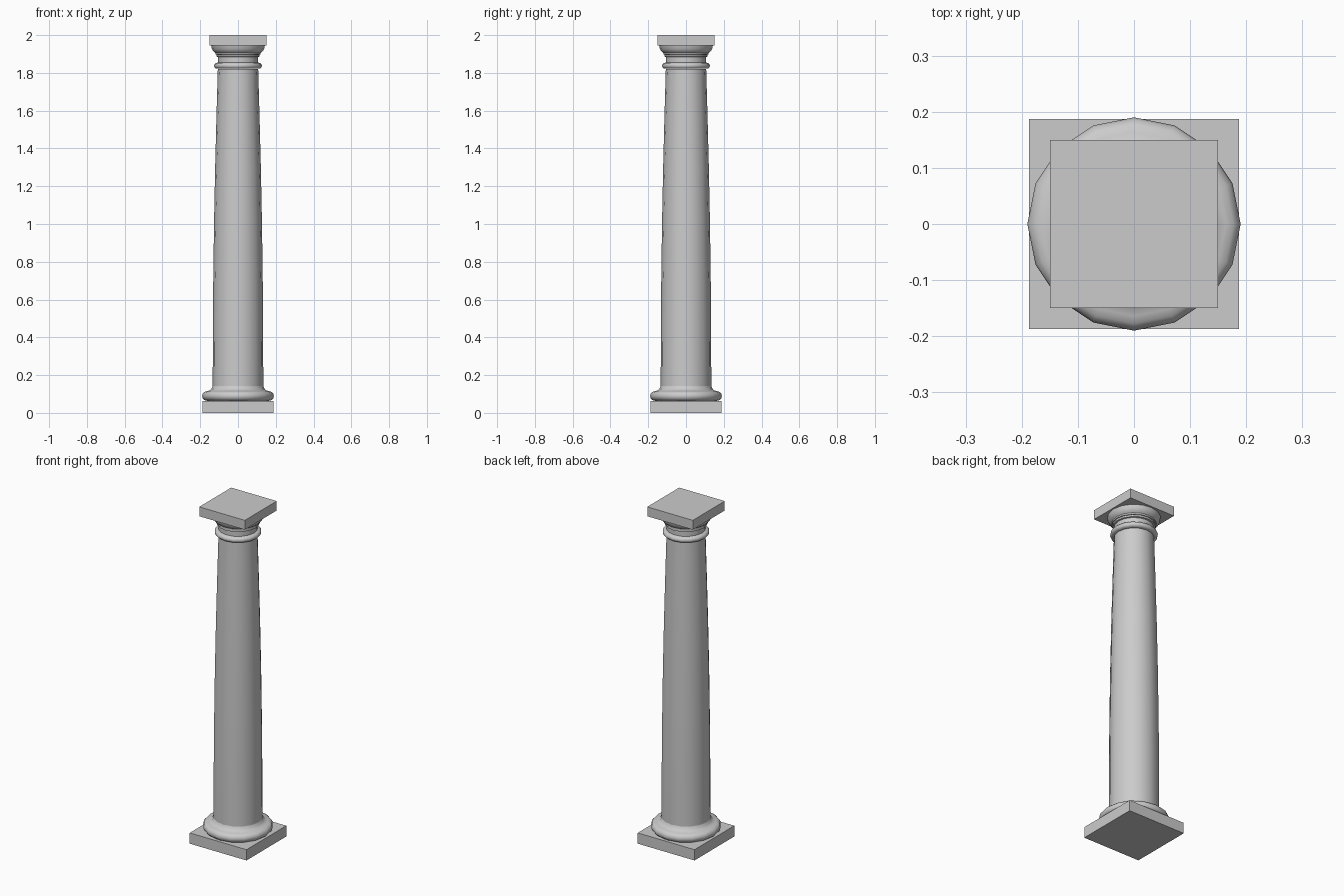
import bpy, bmesh, math

if "Cube" in bpy.data.objects:
    bpy.data.objects.remove(bpy.data.objects["Cube"])

SIDES = 16


def lathe(name, profile):
    """Revolve (radius, z) points into a closed 16-sided body."""
    bm = bmesh.new()
    rings = []
    for r, z in profile:
        rings.append([bm.verts.new((r * math.cos(2 * math.pi * i / SIDES),
                                    r * math.sin(2 * math.pi * i / SIDES), z))
                      for i in range(SIDES)])
    for a, b in zip(rings, rings[1:]):
        for i in range(SIDES):
            j = (i + 1) % SIDES
            bm.faces.new((a[i], a[j], b[j], b[i]))
    bm.faces.new(rings[0][::-1])
    bm.faces.new(rings[-1])
    mesh = bpy.data.meshes.new(name)
    bm.to_mesh(mesh)
    bm.free()
    ob = bpy.data.objects.new(name, mesh)
    bpy.context.collection.objects.link(ob)
    bpy.ops.object.select_all(action='DESELECT')
    ob.select_set(True)
    bpy.context.view_layer.objects.active = ob
    bpy.ops.object.shade_smooth_by_angle(angle=math.radians(50))
    return ob


def slab(name, half, z0, z1):
    """Square block between two heights."""
    bpy.ops.mesh.primitive_cube_add(size=1, location=(0, 0, (z0 + z1) / 2))
    ob = bpy.context.object
    ob.name = name
    ob.scale = (2 * half, 2 * half, z1 - z0)
    bpy.ops.object.transform_apply(location=False, rotation=False, scale=True)


def bulge(r, z0, z1, depth, steps=6):
    """Half-round moulding profile standing out from radius r."""
    mid, h = (z0 + z1) / 2, (z1 - z0) / 2
    return [(r + depth * math.cos(t), mid + h * math.sin(t))
            for t in (-math.pi / 2 + math.pi * k / steps for k in range(steps + 1))]


# Square blocks at foot and head
slab("plinth", 0.187, 0.0, 0.064)
slab("abacus", 0.15, 1.944, 2.0)

# Base cushion, sweeping in to the shaft
base = bulge(0.164, 0.064, 0.115, 0.026)
base += [(0.152, 0.118), (0.141, 0.126), (0.134, 0.142)]

# Shaft with a gentle swelling taper
shaft = [(0.134, 0.142), (0.133, 0.45), (0.131, 0.7), (0.127, 1.0),
         (0.121, 1.3), (0.114, 1.57), (0.107, 1.82)]

# Neck ring, neck, fillets and flared echinus
capital = bulge(0.110, 1.822, 1.854, 0.017)
capital += [(0.106, 1.856), (0.106, 1.884), (0.115, 1.886), (0.115, 1.896),
            (0.120, 1.897), (0.120, 1.906), (0.130, 1.914), (0.138, 1.926),
            (0.142, 1.944)]

lathe("base_moulding", base)
lathe("shaft", shaft)
lathe("capital", capital)
